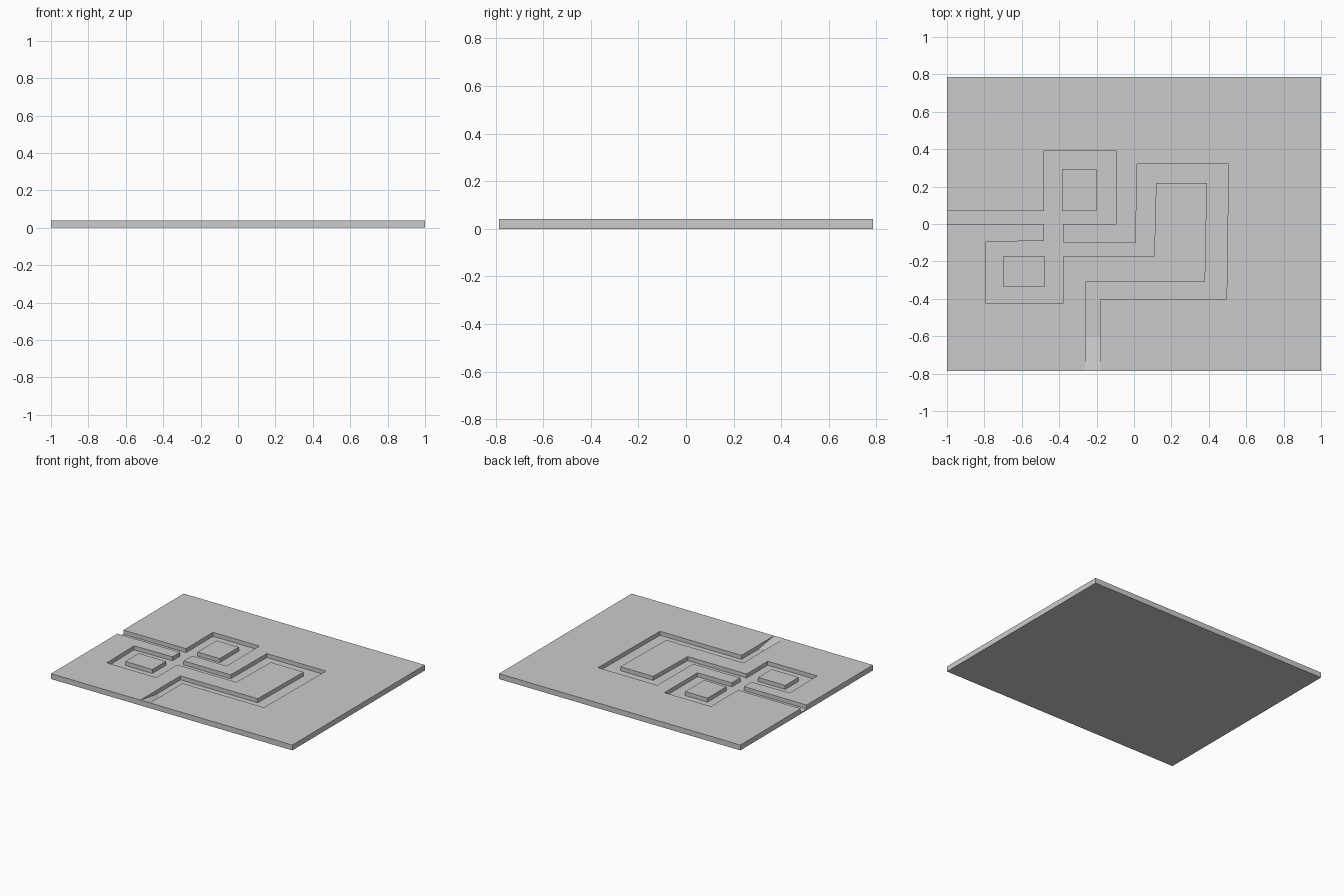
import bpy, bmesh

if "Cube" in bpy.data.objects:
    bpy.data.objects.remove(bpy.data.objects["Cube"])

HALF_Y, TOP, FLOOR = 0.785, 0.04, 0.01


def prism(name, outline, z0, z1):
    """Extrude a flat plan outline between two heights."""
    bm = bmesh.new()
    face = bm.faces.new([bm.verts.new((x, y, z0)) for x, y in outline])
    ext = bmesh.ops.extrude_face_region(bm, geom=[face])
    for v in ext["geom"]:
        if isinstance(v, bmesh.types.BMVert):
            v.co.z = z1
    bmesh.ops.recalc_face_normals(bm, faces=bm.faces)
    mesh = bpy.data.meshes.new(name)
    bm.to_mesh(mesh)
    bm.free()
    obj = bpy.data.objects.new(name, mesh)
    bpy.context.collection.objects.link(obj)
    return obj


def rect(x0, x1, y0, y1):
    return [(x0, y0), (x1, y0), (x1, y1), (x0, y1)]


# Base plate
plate = prism("base_plate", rect(-1, 1, -HALF_Y, HALF_Y), 0, TOP)

# Winding channel: one bank from left edge to front edge, then the other bank back
bank_a = [(-1.02, 0.07), (-0.48, 0.07), (-0.48, 0.39), (-0.095, 0.39), (-0.095, 0),
          (-0.38, 0), (-0.38, -0.1), (0.01, -0.1), (0.015, 0.32), (0.505, 0.32),
          (0.495, -0.4), (-0.18, -0.4), (-0.18, -0.784)]
bank_b = [(-0.26, -0.784), (-0.26, -0.31), (0.38, -0.31), (0.39, 0.22), (0.118, 0.22),
          (0.108, -0.175), (-0.38, -0.175), (-0.38, -0.425), (-0.79, -0.425),
          (-0.795, -0.095), (-0.48, -0.09), (-0.48, 0)]
channel = prism("channel_cutter", bank_a + bank_b + [(-1.02, 0)], FLOOR, TOP + 0.02)
cut = plate.modifiers.new("channel", "BOOLEAN")
cut.operation = "DIFFERENCE"
cut.solver = "EXACT"
cut.object = channel
bpy.context.view_layer.objects.active = plate
plate.select_set(True)
bpy.ops.object.modifier_apply(modifier="channel")
bpy.data.objects.remove(channel, do_unlink=True)

# Islands inside the two loops
prism("upper_island", rect(-0.385, -0.2, 0.07, 0.295), FLOOR, TOP)
prism("lower_island", rect(-0.7, -0.475, -0.335, -0.175), FLOOR, TOP)

# Ramp rising from the channel floor to the front edge
ramp = prism("front_ramp", rect(-0.26, -0.18, -HALF_Y, -0.6), FLOOR, TOP)
for v in ramp.data.vertices:
    if v.co.y > -0.7 and v.co.z > 0.02:
        v.co.z = FLOOR + 0.0005
